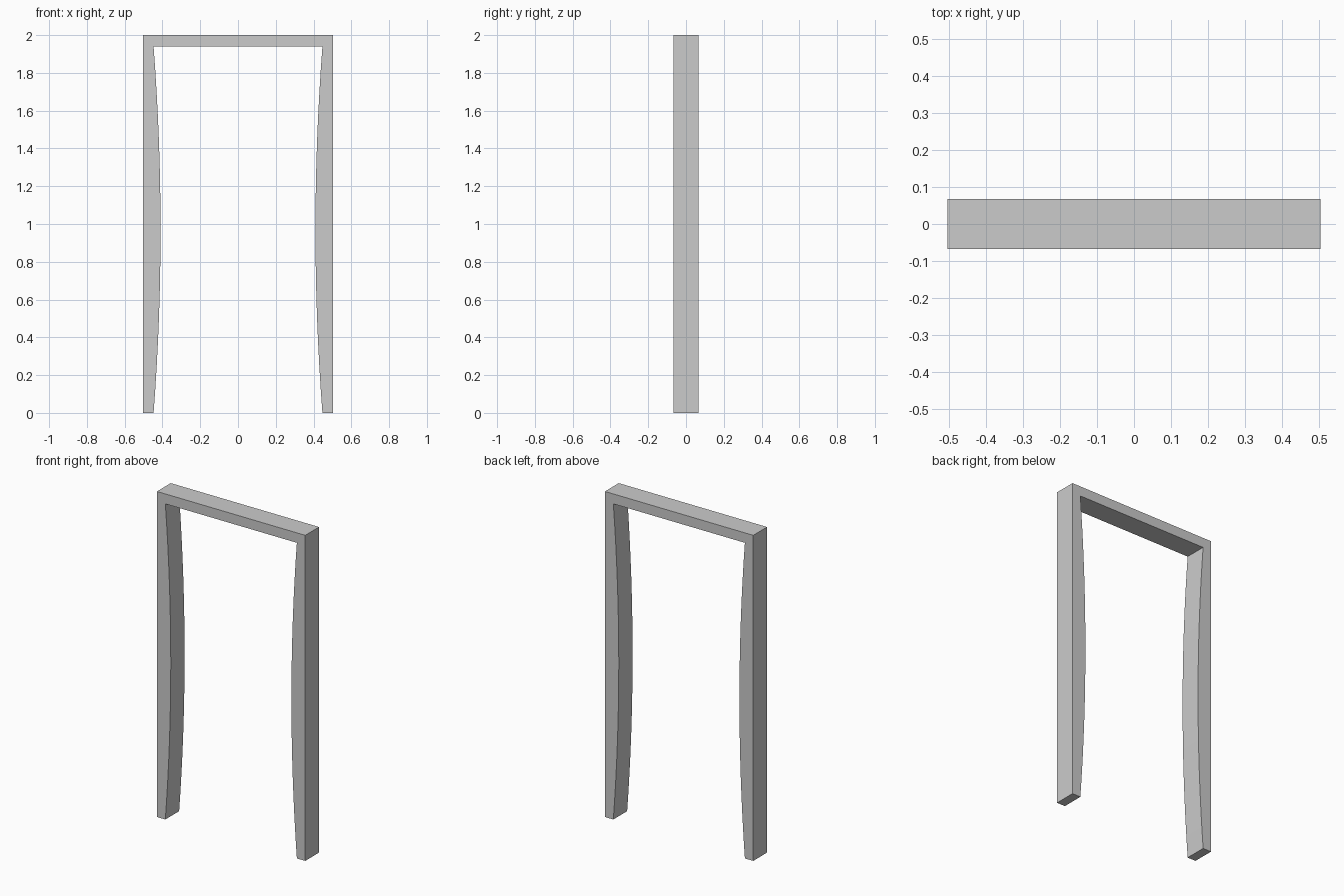
import bpy, bmesh, math

if "Cube" in bpy.data.objects:
    bpy.data.objects.remove(bpy.data.objects["Cube"])

HALF_W, HALF_D, HEIGHT = 0.504, 0.067, 2.0   # outer size
INNER_X, INNER_TOP = 0.447, 1.939            # opening corner
BULGE, SEGMENTS = 0.037, 16                  # inward bow of the legs

# Right inner edge: shallow arc from floor to lintel
R = ((INNER_TOP / 2) ** 2 + BULGE ** 2) / (2 * BULGE)
half_angle = math.asin(INNER_TOP / 2 / R)
inner = []
for i in range(SEGMENTS + 1):
    a = half_angle * (2 * i / SEGMENTS - 1)
    x = INNER_X - BULGE + R * (1 - math.cos(a))
    inner.append((x, INNER_TOP / 2 + R * math.sin(a)))

# Closed outline: right half, then its mirror image
right = [(HALF_W, HEIGHT), (HALF_W, 0)] + inner
outline = right + [(-x, z) for x, z in reversed(right)]

# Door frame: outline extruded through its depth
bm = bmesh.new()
face = bm.faces.new([bm.verts.new((x, -HALF_D, z)) for x, z in outline])
ext = bmesh.ops.extrude_face_region(bm, geom=[face], use_keep_orig=True)
moved = [g for g in ext["geom"] if isinstance(g, bmesh.types.BMVert)]
bmesh.ops.translate(bm, verts=moved, vec=(0, 2 * HALF_D, 0))
bmesh.ops.recalc_face_normals(bm, faces=bm.faces)

mesh = bpy.data.meshes.new("door_frame")
bm.to_mesh(mesh)
bm.free()
frame = bpy.data.objects.new("door_frame", mesh)
bpy.context.collection.objects.link(frame)

# Smooth bowed faces, sharp corners
bpy.context.view_layer.objects.active = frame
frame.select_set(True)
bpy.ops.object.shade_smooth_by_angle(angle=math.radians(30))
